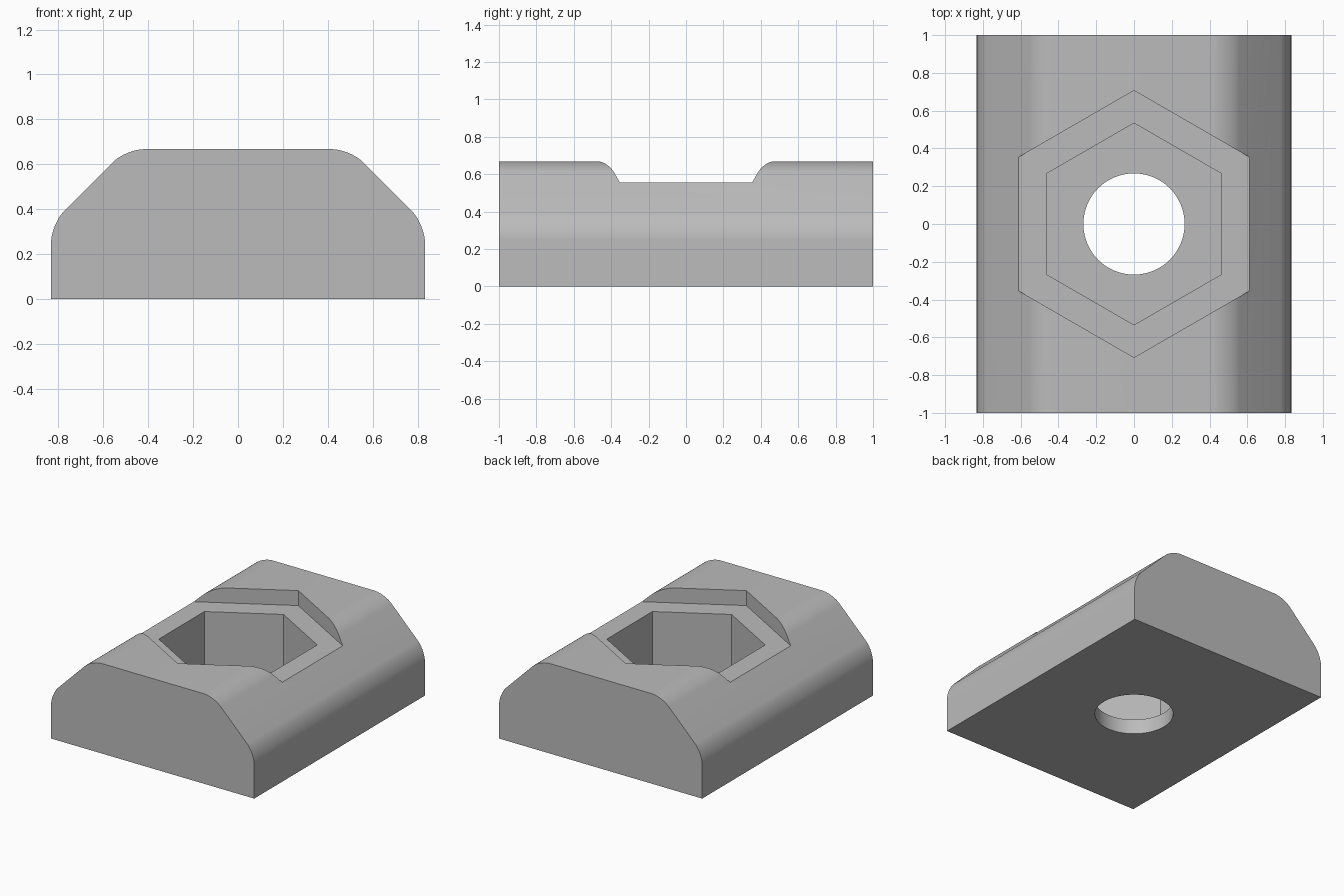
import bpy
import bmesh
import math

if "Cube" in bpy.data.objects:
    bpy.data.objects.remove(bpy.data.objects["Cube"], do_unlink=True)

W, L, H = 0.833, 1.0, 0.667      # half width, half length, height
SHOULDER, CREST = 0.333, 0.5     # where the sloped sides start and end
SEAT_Z, POCKET_Z = 0.556, 0.111  # hexagonal seat and pocket floors

# Single material
grey = bpy.data.materials.new("plain grey")
colour = (0.5, 0.5, 0.5, 1.0)
grey.diffuse_color = colour
grey.use_nodes = True
grey.node_tree.nodes["Principled BSDF"].inputs["Base Color"].default_value = colour


def add_object(name, bm):
    bmesh.ops.recalc_face_normals(bm, faces=bm.faces)
    mesh = bpy.data.meshes.new(name)
    bm.to_mesh(mesh)
    bm.free()
    mesh.materials.append(grey)
    obj = bpy.data.objects.new(name, mesh)
    bpy.context.collection.objects.link(obj)
    return obj


def prism(name, points, bottom, top):
    """Vertical prism from a plan outline."""
    bm = bmesh.new()
    face = bm.faces.new([bm.verts.new((x, y, bottom)) for x, y in points])
    new = bmesh.ops.extrude_face_region(bm, geom=[face])["geom"]
    verts = [v for v in new if isinstance(v, bmesh.types.BMVert)]
    bmesh.ops.translate(bm, verts=verts, vec=(0, 0, top - bottom))
    return add_object(name, bm)


def polygon(radius, sides):
    """Regular outline with a corner on the y axis."""
    steps = [math.tau * i / sides for i in range(sides)]
    return [(radius * math.sin(a), radius * math.cos(a)) for a in steps]


# Sloped block: front profile extruded along y
half = [(W, 0), (W, SHOULDER), (CREST, H)]
profile = half + [(-x, z) for x, z in reversed(half)]
bm = bmesh.new()
face = bm.faces.new([bm.verts.new((x, -L, z)) for x, z in profile])
new = bmesh.ops.extrude_face_region(bm, geom=[face])["geom"]
bmesh.ops.translate(bm, verts=[v for v in new if isinstance(v, bmesh.types.BMVert)],
                    vec=(0, 2 * L, 0))

# Round the four long upper edges
long_edges = [e for e in bm.edges
              if abs(e.verts[0].co.y - e.verts[1].co.y) > L
              and e.verts[0].co.z > SHOULDER / 2]
bmesh.ops.bevel(bm, geom=long_edges, offset=0.083, offset_type='OFFSET',
                segments=10, profile=0.5, affect='EDGES')
block = add_object("nut_block", bm)

# Hexagonal seat, hexagonal nut pocket and bolt hole
cutters = [
    prism("seat_cutter", polygon(0.7065, 6), SEAT_Z, H + 0.2),
    prism("pocket_cutter", polygon(0.534, 6), POCKET_Z, H + 0.2),
    prism("hole_cutter", polygon(0.268, 64), -0.2, H + 0.2),
]
bpy.context.view_layer.objects.active = block
block.select_set(True)
for cutter in cutters:
    cutter.hide_render = True
    cut = block.modifiers.new(cutter.name, 'BOOLEAN')
    cut.operation = 'DIFFERENCE'
    cut.solver = 'EXACT'
    cut.object = cutter
    bpy.ops.object.modifier_apply(modifier=cut.name)
    bpy.data.objects.remove(cutter, do_unlink=True)

# Smooth rounds with crisp edges
bpy.ops.object.shade_smooth_by_angle(angle=math.radians(25))
